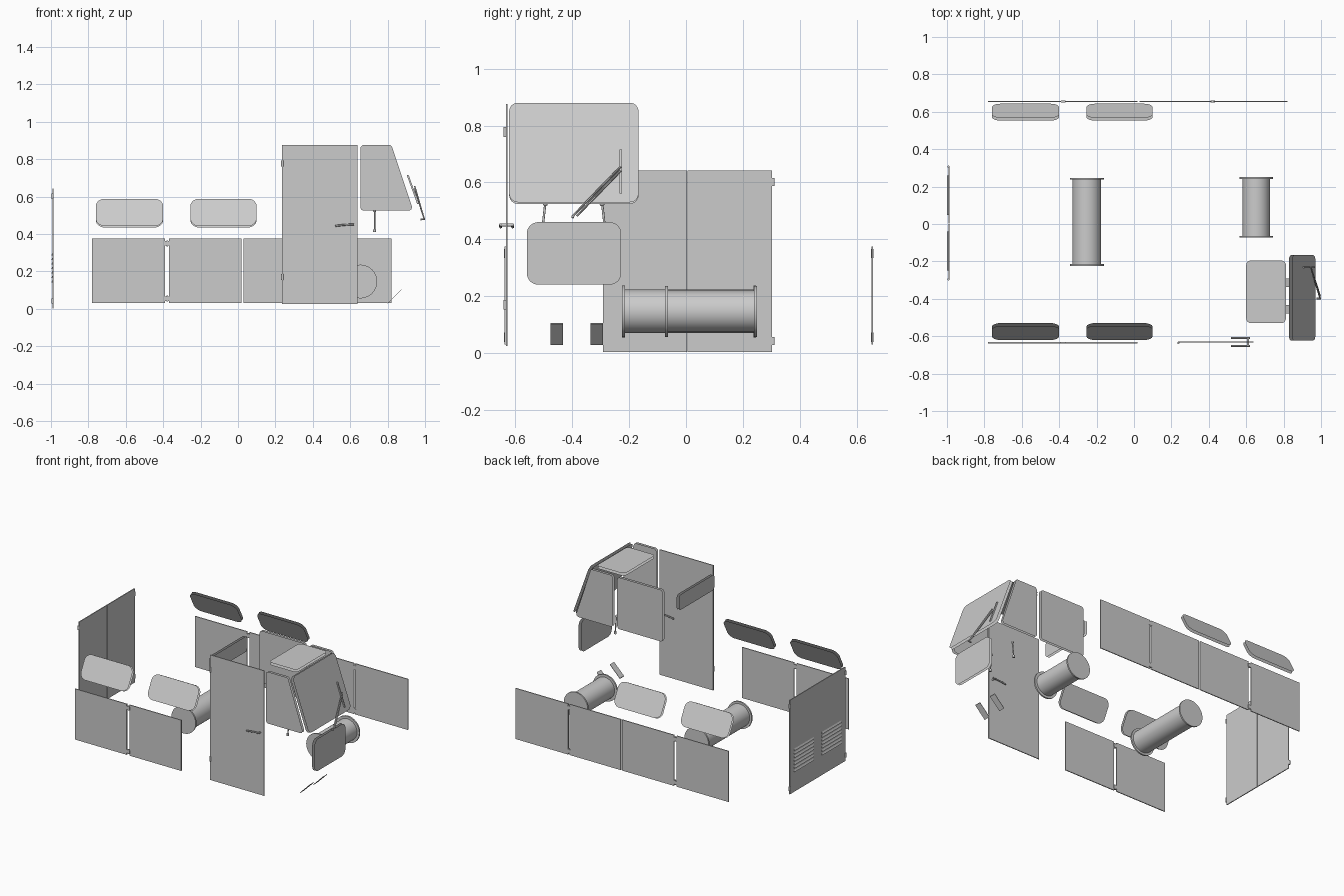
import bpy, bmesh, math
from mathutils import Vector

if "Cube" in bpy.data.objects:
    bpy.data.objects.remove(bpy.data.objects["Cube"])


def finish(name, bm, smooth=False):
    me = bpy.data.meshes.new(name)
    bm.to_mesh(me)
    bm.free()
    ob = bpy.data.objects.new(name, me)
    bpy.context.collection.objects.link(ob)
    if smooth:
        bpy.context.view_layer.objects.active = ob
        ob.select_set(True)
        bpy.ops.object.shade_smooth_by_angle(angle=math.radians(35))
        ob.select_set(False)
    return ob


def add_box(bm, lo, hi):
    lo, hi = Vector(lo), Vector(hi)
    vs = bmesh.ops.create_cube(bm, size=1)['verts']
    for v in vs:
        v.co = Vector([(lo[i] + hi[i]) / 2 + v.co[i] * (hi[i] - lo[i]) for i in range(3)])
    return vs


def add_rod(bm, a, b, r, seg=12, r2=None):
    a, b = Vector(a), Vector(b)
    d = b - a
    vs = bmesh.ops.create_cone(bm, cap_ends=True, segments=seg, radius1=r,
                               radius2=r if r2 is None else r2, depth=d.length)['verts']
    q = d.to_track_quat('Z', 'Y')
    for v in vs:
        v.co = q @ v.co + (a + b) / 2


def box(name, lo, hi):
    bm = bmesh.new()
    add_box(bm, lo, hi)
    return finish(name, bm)


def rounded(pts, r, seg=6):
    out = []
    for i, p in enumerate(pts):
        p = Vector(p)
        a = (Vector(pts[i - 1]) - p).normalized()
        b = (Vector(pts[(i + 1) % len(pts)]) - p).normalized()
        half = a.angle(b) / 2
        c = p + (a + b).normalized() * (r / math.sin(half))
        s, e = p + a * (r / math.tan(half)) - c, p + b * (r / math.tan(half)) - c
        for k in range(seg + 1):
            d = s.lerp(e, k / seg).normalized() * r
            out.append(c + d)
    return out


def glass(name, pts, r, place, out, gap=0.017):
    """Outer pane through place(u, v), inner pane set back by gap."""
    bm = bmesh.new()
    out = Vector(out).normalized()
    outline = [Vector(place(*p)) for p in rounded(pts, r)]
    for off, sign in ((0, 1), (gap, -1)):
        f = bm.faces.new([bm.verts.new(p - out * off) for p in outline])
        f.normal_update()
        if f.normal.dot(out) * sign < 0:
            f.normal_flip()
    return finish(name, bm)


def rect(u0, v0, u1, v1):
    return [(u0, v0), (u1, v0), (u1, v1), (u0, v1)]


# lower side panels
def side_panels(side, y, spans):
    for i, (x0, x1) in enumerate(spans):
        box(f"{side}_panel_{i}", (x0, y - 0.003, 0.03), (x1, y + 0.003, 0.375))


spans = [(-0.78, -0.39), (-0.37, 0.02), (0.03, 0.415), (0.425, 0.82)]
side_panels("near", -0.635, spans[:2])
side_panels("far", 0.655, spans)

# latches between panel pairs
for n, (x, y) in enumerate([(-0.378, -0.635), (-0.378, 0.655), (0.42, 0.655)]):
    bm = bmesh.new()
    for z in (0.055, 0.35):
        add_rod(bm, (x, y, z - 0.016), (x, y, z + 0.016), 0.005)
        add_box(bm, (x - 0.012, y - 0.005, z - 0.012), (x + 0.012, y + 0.005, z + 0.012))
    finish(f"panel_hinges_{n}", bm)

# rear doors with louvres and hinges
for n, (y0, y1, hy) in enumerate([(0.006, 0.302, 0.306), (-0.292, 0.004, -0.296)]):
    box(f"rear_door_{n}", (-0.993, y0, 0.003), (-0.987, y1, 0.642))
    bm = bmesh.new()
    c = (y0 + y1) / 2
    for k in range(7):
        z = 0.14 + k * 0.024
        for v in add_box(bm, (-0.999, c - 0.105, z), (-0.99, c + 0.105, z + 0.012)):
            if v.co.x < -0.995 and v.co.z > z + 0.006:
                v.co.x = -0.993
    finish(f"rear_louvres_{n}", bm)
    bm = bmesh.new()
    for z in (0.042, 0.602):
        add_rod(bm, (-0.992, hy, z - 0.014), (-0.992, hy, z + 0.014), 0.006)
    finish(f"rear_hinges_{n}", bm)

# cab door, hinges and double handle
box("cab_door", (0.235, -0.634, 0.025), (0.64, -0.628, 0.875))
bm = bmesh.new()
for z in (0.17, 0.777):
    add_rod(bm, (0.237, -0.636, z - 0.017), (0.237, -0.636, z + 0.017), 0.006)
finish("cab_door_hinges", bm)
bm = bmesh.new()
add_rod(bm, (0.61, -0.652, 0.45), (0.61, -0.61, 0.45), 0.006)
for y in (-0.652, -0.61):
    add_rod(bm, (0.62, y, 0.451), (0.57, y, 0.449), 0.005)
    add_rod(bm, (0.57, y, 0.449), (0.52, y, 0.443), 0.005)
finish("cab_door_handle", bm, True)

# sloping bonnet windows along both sides
for side, s in (("near", -1), ("far", 1)):
    for i, (x0, x1) in enumerate([(-0.76, -0.40), (-0.255, 0.10)]):
        yb = 0.62 if s < 0 else 0.643
        glass(f"{side}_sloping_window_{i}", rect(x0, 0, x1, 1 * 0.163), 0.045,
              lambda u, v, s=s, yb=yb: (u, s * (yb - v * 0.46), 0.443 + v * 0.89),
              (0, s * 0.89, 0.46))

# cab windows
quarter = [(0.655, 0.525), (0.937, 0.525), (0.82, 0.876), (0.655, 0.876)]
glass("cab_near_window", quarter, 0.018, lambda u, v: (u, -0.635, v), (0, -1, 0))
glass("cab_far_window", quarter, 0.018, lambda u, v: (u, -0.15, v), (0, 1, 0))
glass("cab_far_rear_window", rect(0.28, 0.525, 0.622, 0.876), 0.018,
      lambda u, v: (u, -0.15, v), (0, 1, 0))
glass("windshield", rect(-0.622, 0.53, -0.167, 0.88), 0.03,
      lambda u, v: (0.97 - (v - 0.53) * 0.36, u, v), (1, 0, 0.36))
glass("lower_front_window", rect(-0.56, 0.24, -0.228, 0.46), 0.04,
      lambda u, v: (0.967, u, v), (1, 0, 0))
glass("cab_rear_window", rect(-0.59, 0.735, -0.21, 0.84), 0.02,
      lambda u, v: (0.2, u, v), (-1, 0, 0))
glass("roof_window", rect(0.60, -0.53, 0.812, -0.195), 0.025,
      lambda u, v: (u, v, 0.885), (0, 0, 1))

# wiper arms and blade
bm = bmesh.new()
for d in (0, 0.014):
    add_rod(bm, (0.995, -0.398 + d, 0.482), (0.945, -0.23, 0.655 - d), 0.004, 8)
add_rod(bm, (0.975, -0.398, 0.478), (0.999, -0.398, 0.48), 0.005, 8)
for v in add_box(bm, (-0.004, -0.234, 0.56), (0.006, -0.226, 0.715)):
    v.co.x += 0.973 - (v.co.z - 0.53) * 0.36
finish("wiper", bm)

# control levers
for n, (yt, yb) in enumerate([(-0.495, -0.507), (-0.295, -0.283)]):
    bm = bmesh.new()
    add_rod(bm, (0.73, yb, 0.41), (0.73, yb, 0.425), 0.008)
    add_rod(bm, (0.73, yb, 0.42), (0.73, yt, 0.525), 0.004)
    vs = bmesh.ops.create_uvsphere(bm, u_segments=12, v_segments=8, radius=0.009)['verts']
    bmesh.ops.translate(bm, verts=vs, vec=(0.73, yt, 0.525))
    finish(f"lever_{n}", bm, True)

# pedals
for n, y in enumerate((-0.4775, -0.3365)):
    bm = bmesh.new()
    for v in add_box(bm, (0.80, y, 0.027), (0.875, y + 0.045, 0.031)):
        if v.co.x > 0.84:
            v.co.z += 0.075
    finish(f"pedal_{n}", bm)

# flanged drums
for name, x, y0, y1, r, rf in (("long_drum", -0.252, -0.225, 0.247, 0.0765, 0.091),
                               ("short_drum", 0.654, -0.073, 0.25, 0.073, 0.09)):
    bm = bmesh.new()
    z = 0.146
    add_rod(bm, (x, y0, z), (x, y1, z), r, 48)
    for y in (y0, y1 - 0.01):
        add_rod(bm, (x, y, z), (x, y + 0.01, z), rf, 48)
    finish(name, bm, True)
